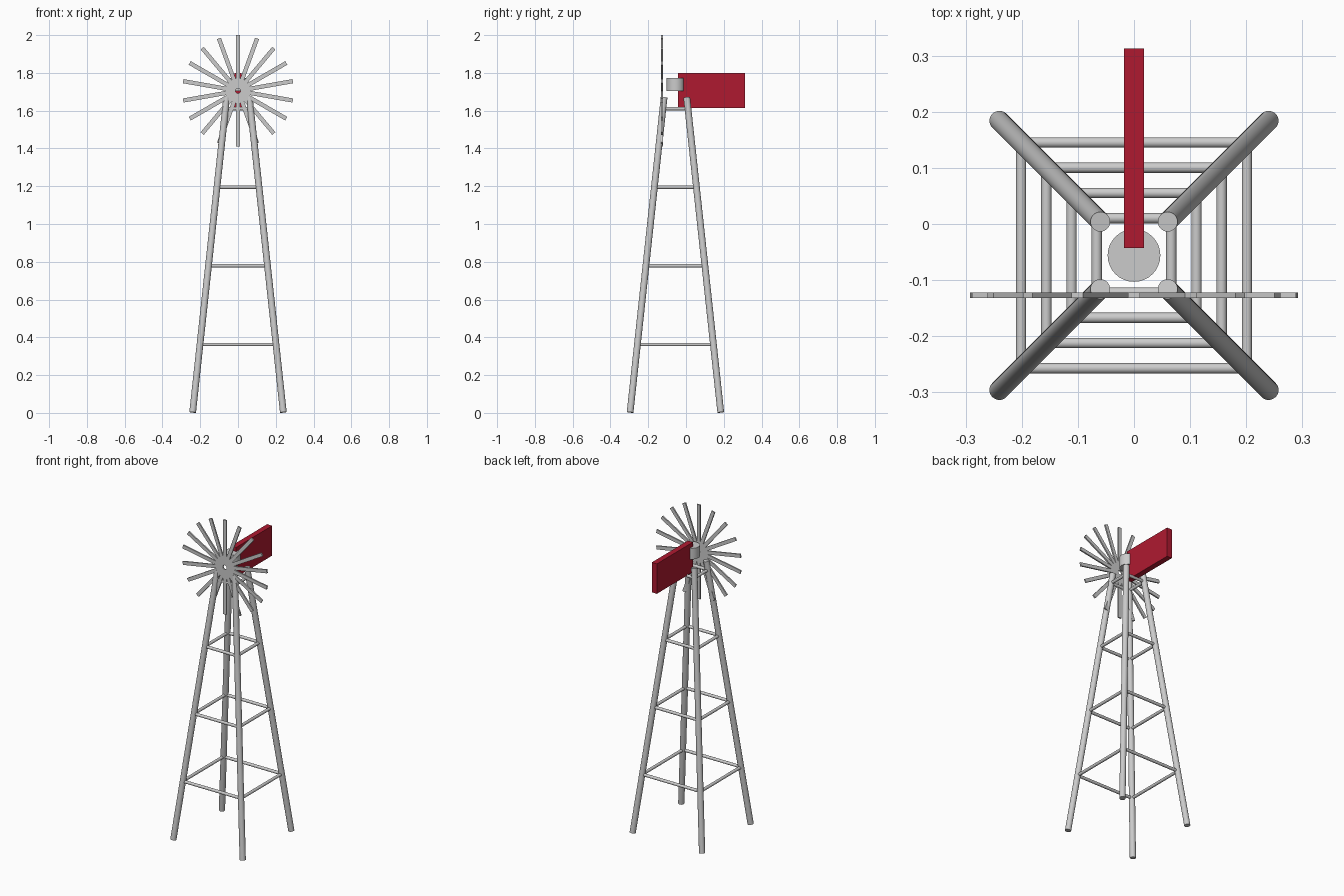
import bpy, math
from mathutils import Vector, Matrix

if "Cube" in bpy.data.objects:
    bpy.data.objects.remove(bpy.data.objects["Cube"])

CY = -0.056            # tower axis in y
ZB, ZT = 0.003, 1.67   # leg axis ends
HB, HT = 0.24, 0.06    # half spread at bottom and top


def rod(name, a, b, r, sides=32):
    a, b = Vector(a), Vector(b)
    d = b - a
    bpy.ops.mesh.primitive_cylinder_add(vertices=sides, radius=r, depth=d.length, location=(a + b) / 2)
    ob = bpy.context.object
    ob.name = name
    ob.rotation_euler = d.to_track_quat('Z', 'Y').to_euler()
    bpy.ops.object.shade_smooth_by_angle()
    return ob


def box(name, size, loc):
    bpy.ops.mesh.primitive_cube_add(size=1)
    ob = bpy.context.object
    ob.name = name
    ob.data.transform(Matrix.Diagonal((*size, 1)))
    ob.location = loc
    return ob


def spread(z):
    return HB + (HT - HB) * (z - ZB) / (ZT - ZB)


# Four splayed legs
corners = [(1, 1), (-1, 1), (-1, -1), (1, -1)]
for sx, sy in corners:
    rod("leg", (sx * HB, CY + sy * HB, ZB), (sx * HT, CY + sy * HT, ZT), 0.0177)

# Square rings of cross braces
for z in (0.362, 0.779, 1.195, 1.611):
    s = spread(z)
    for i in range(4):
        (ax, ay), (bx, by) = corners[i], corners[(i + 1) % 4]
        rod("cross_brace", (ax * s, CY + ay * s, z), (bx * s, CY + by * s, z), 0.0092)

# Upright swivel drum at the top
rod("swivel_drum", (0, CY, 1.705), (0, CY, 1.774), 0.047)

# Red tail vane
tail = box("tail_vane", (0.035, 0.356, 0.187), (0, 0.135, 1.707))
red = bpy.data.materials.new("red")
red.diffuse_color = (0.43, 0.01, 0.03, 1)
red.use_nodes = True
red.node_tree.nodes["Principled BSDF"].inputs["Base Color"].default_value = red.diffuse_color
tail.data.materials.append(red)

# Wheel of flat blades that merge around a small centre hole
R0, R1, N = 0.013, 0.295, 18
for i in range(N):
    blade = box("wheel_blade", (0.022, 0.009, R1 - R0), (0, 0, 0))
    blade.data.transform(Matrix.Translation((0, 0, (R0 + R1) / 2)))
    blade.rotation_euler = (0, i * math.tau / N, 0)
    blade.location = (0, -0.127, 1.705)
